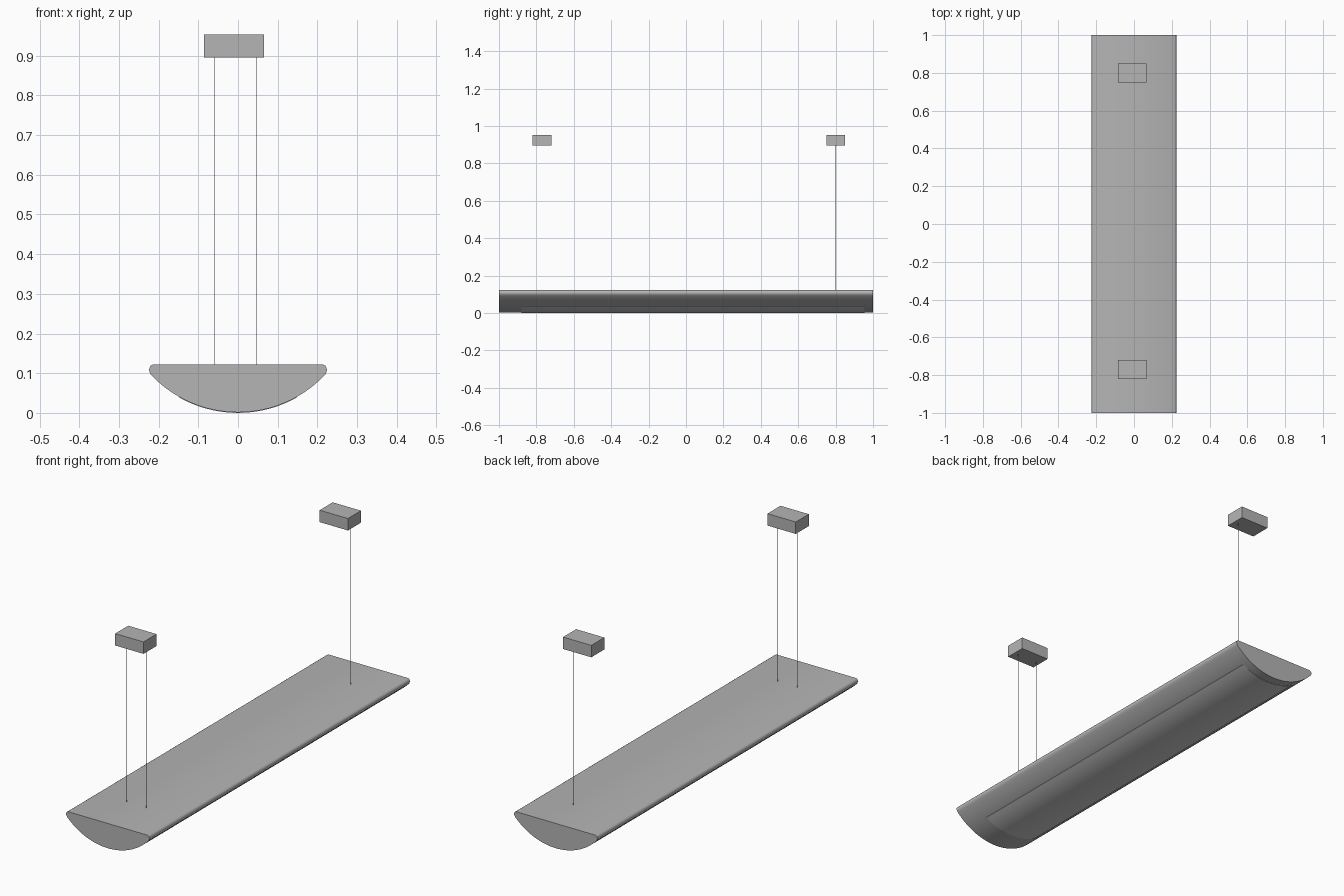
import bpy, bmesh, math

if "Cube" in bpy.data.objects:
    bpy.data.objects.remove(bpy.data.objects["Cube"])


def grey(name, v):
    mat = bpy.data.materials.new(name)
    mat.diffuse_color = (v, v, v, 1)
    mat.use_nodes = True
    mat.node_tree.nodes["Principled BSDF"].inputs["Base Color"].default_value = mat.diffuse_color
    return mat


METAL = grey("metal_grey", 0.46)
LENS = grey("lens_grey", 0.75)


def finish(ob, mat):
    """Assign material and smooth shading with crisp edges."""
    ob.data.materials.append(mat)
    bpy.ops.object.select_all(action='DESELECT')
    bpy.context.view_layer.objects.active = ob
    ob.select_set(True)
    bpy.ops.object.shade_smooth_by_angle(angle=math.radians(35))


def extrude_profile(name, pts, y0, y1, mat):
    """Closed x/z outline extruded along y."""
    bm = bmesh.new()
    face = bm.faces.new([bm.verts.new((x, y0, z)) for x, z in pts])
    ext = bmesh.ops.extrude_face_region(bm, geom=[face])
    verts = [v for v in ext["geom"] if isinstance(v, bmesh.types.BMVert)]
    bmesh.ops.translate(bm, verts=verts, vec=(0, y1 - y0, 0))
    bmesh.ops.recalc_face_normals(bm, faces=bm.faces)
    mesh = bpy.data.meshes.new(name)
    bm.to_mesh(mesh)
    bm.free()
    ob = bpy.data.objects.new(name, mesh)
    bpy.context.collection.objects.link(ob)
    finish(ob, mat)


def arc(half_width, radius, bottom, n):
    """Points of the bowed underside, left to right."""
    a = math.asin(half_width / radius)
    return [(radius * math.sin(t), bottom + radius * (1 - math.cos(t)))
            for t in (-a + 2 * a * i / n for i in range(n + 1))]


R = 0.302

# Lamp housing: flat top, rounded rims, bowed underside
rim = [(0.2215, 0.099), (0.224, 0.106), (0.2235, 0.113), (0.220, 0.119), (0.214, 0.122)]
housing = arc(0.216, R, 0.0015, 32) + rim + [(-x, z) for x, z in reversed(rim)]
extrude_profile("lamp_housing", housing, -1.0, 1.0, METAL)

# Diffuser: thin curved sheet standing just proud of the underside
outer = arc(0.147, R, 0.0, 24)
inner = [(x, z + 0.004) for x, z in reversed(outer)]
extrude_profile("diffuser", outer + inner, -0.88, 0.955, LENS)

# Ceiling boxes, each with a pair of suspension wires
for label, y in (("front", -0.77), ("back", 0.80)):
    bpy.ops.mesh.primitive_cube_add(size=1, location=(-0.01, y, 0.924))
    box = bpy.context.object
    box.name = label + "_ceiling_box"
    box.scale = (0.152, 0.10, 0.058)
    box.data.materials.append(METAL)
    for side, x in (("left", -0.06), ("right", 0.047)):
        bpy.ops.mesh.primitive_cylinder_add(vertices=12, radius=0.001, depth=0.78,
                                            location=(x, y, 0.51))
        wire = bpy.context.object
        wire.name = f"{label}_{side}_wire"
        finish(wire, METAL)
